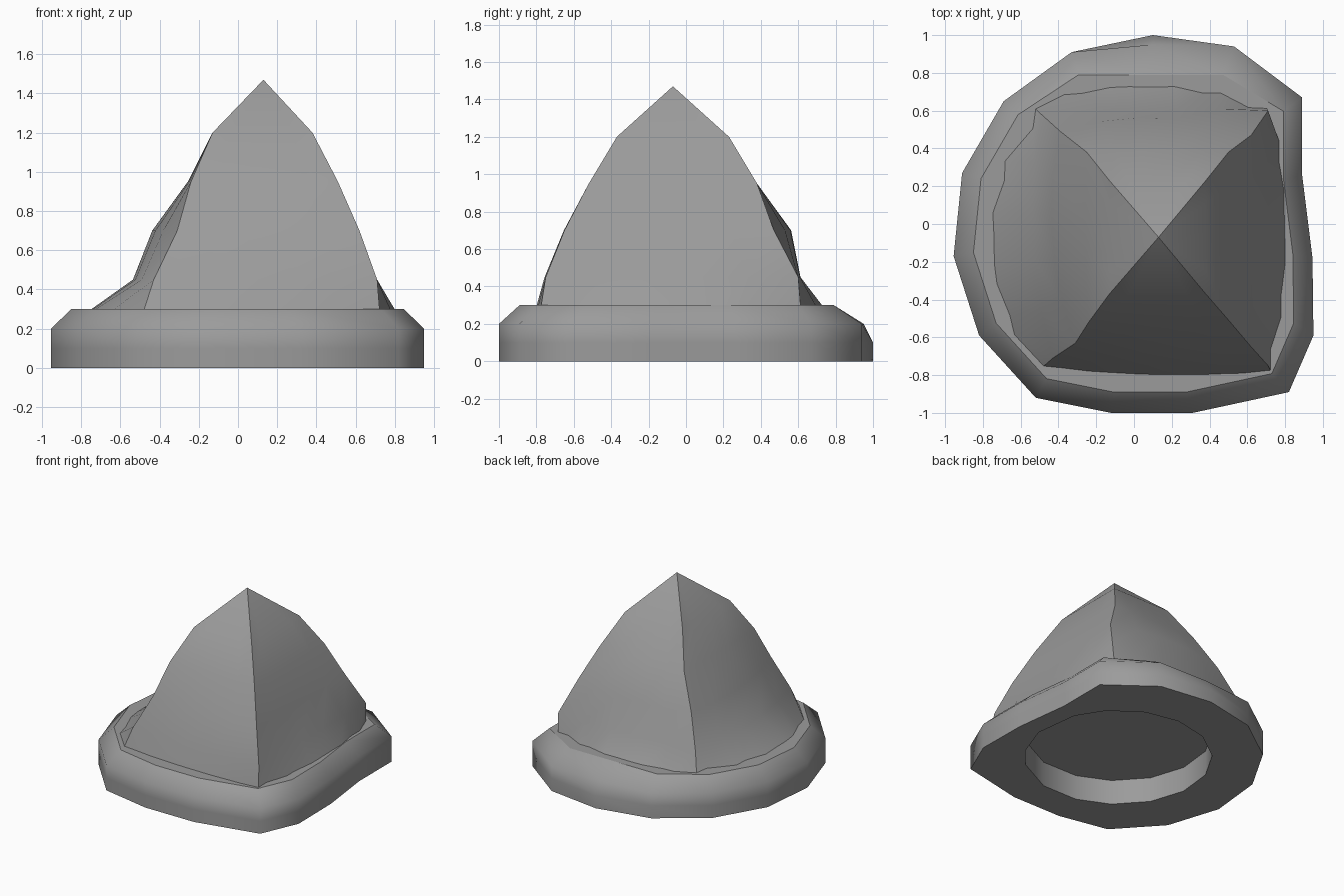
import bpy
from mathutils import Vector

if "Cube" in bpy.data.objects:
    bpy.data.objects.remove(bpy.data.objects["Cube"])

stone = bpy.data.materials.new("dark_grey")
stone.diffuse_color = (0.33, 0.33, 0.33, 1)
stone.use_nodes = True
stone.node_tree.nodes["Principled BSDF"].inputs["Base Color"].default_value = stone.diffuse_color


def build(name, verts, faces, angle, sharp=()):
    mesh = bpy.data.meshes.new(name)
    mesh.from_pydata(verts, [], faces)
    mesh.materials.append(stone)
    obj = bpy.data.objects.new(name, mesh)
    bpy.context.collection.objects.link(obj)
    bpy.ops.object.select_all(action='DESELECT')
    obj.select_set(True)
    bpy.context.view_layer.objects.active = obj
    bpy.ops.object.mode_set(mode='EDIT')
    bpy.ops.mesh.select_all(action='SELECT')
    bpy.ops.mesh.normals_make_consistent(inside=False)
    bpy.ops.object.mode_set(mode='OBJECT')
    for e in mesh.edges:
        if all(v in sharp for v in e.vertices):
            e.use_edge_sharp = True
    bpy.ops.object.shade_smooth_by_angle(angle=angle, keep_sharp_edges=True)
    return obj


def loft(rings, closed=False):
    """Quads between successive equal-length rings."""
    n = len(rings[0])
    verts = [p for r in rings for p in r]
    faces = []
    count = len(rings) if closed else len(rings) - 1
    for k in range(count):
        a, b = k * n, ((k + 1) % len(rings)) * n
        faces += [(a + i, a + (i + 1) % n, b + (i + 1) % n, b + i) for i in range(n)]
    return verts, faces


# Uneven base ring with a bevelled top edge and a round hole
outline = [(0.10, 1.0), (0.53, 0.94), (0.89, 0.67), (0.89, 0.26), (0.945, -0.18),
           (0.95, -0.59), (0.82, -0.89), (0.31, -1.0), (-0.12, -1.0), (-0.52, -0.92),
           (-0.82, -0.59), (-0.955, -0.17), (-0.91, 0.27), (-0.69, 0.65), (-0.33, 0.91)]
centre = Vector((0.10, -0.06))


def outer(z, scale, back):
    return [(x * scale, min(y * scale, back), z) for x, y in outline]


def hole(z):
    pts = [centre + (Vector(p) - centre).normalized() * 0.69 for p in outline]
    return [(p.x, p.y, z) for p in pts]


verts, faces = loft([hole(0), outer(0, 1, 1), outer(0.1, 1, 1), outer(0.2, 1, 0.95),
                     outer(0.3, 0.89, 0.79), hole(0.3)], closed=True)
build("base_ring", verts, faces, 1.05, sharp=range(60, 75))

# Four-sided curved cap: height, corners and outward bulge (front, right, back, left)
levels = [
    (0.20, [(-0.51, -0.78), (0.73, -0.79), (0.70, 0.62), (-0.54, 0.63)], (0.04, 0.14, 0.18, 0.36)),
    (0.45, [(-0.43, -0.71), (0.71, -0.75), (0.71, 0.60), (-0.49, 0.58)], (0.02, 0, 0.02, 0.07)),
    (0.70, [(-0.31, -0.63), (0.62, -0.65), (0.62, 0.47), (-0.39, 0.49)], (0.01, 0, 0.08, 0.08)),
    (0.95, [(-0.24, -0.52), (0.51, -0.52), (0.50, 0.38), (-0.25, 0.38)], (0, 0, 0, 0.01)),
    (1.20, [(-0.13, -0.37), (0.38, -0.37), (0.38, 0.23), (-0.13, 0.23)], (0, 0, 0, 0)),
]
weights = (0, 0.7, 1, 1, 0.7)
n = 4 * len(weights)
rings = []
for z, corners, bulge in levels:
    ring = []
    for s in range(4):
        a, b = Vector(corners[s]), Vector(corners[(s + 1) % 4])
        d = (b - a).normalized()
        out = Vector((d.y, -d.x)) * bulge[s]
        for i, w in enumerate(weights):
            p = a.lerp(b, i / len(weights)) + out * w
            ring.append((p.x, p.y, z))
    rings.append(ring)
verts, faces = loft(rings)
top, apex = len(verts) - n, len(verts)
verts.append((0.13, -0.07, 1.47))
faces += [(top + i, top + (i + 1) % n, apex) for i in range(n)]
faces.append(tuple(range(n - 1, -1, -1)))
# the four corner ridges stay crisp
ridges = {k * n + s * len(weights) for k in range(len(levels)) for s in range(4)} | {apex}
build("pointed_cap", verts, faces, 0.85, sharp=ridges)
